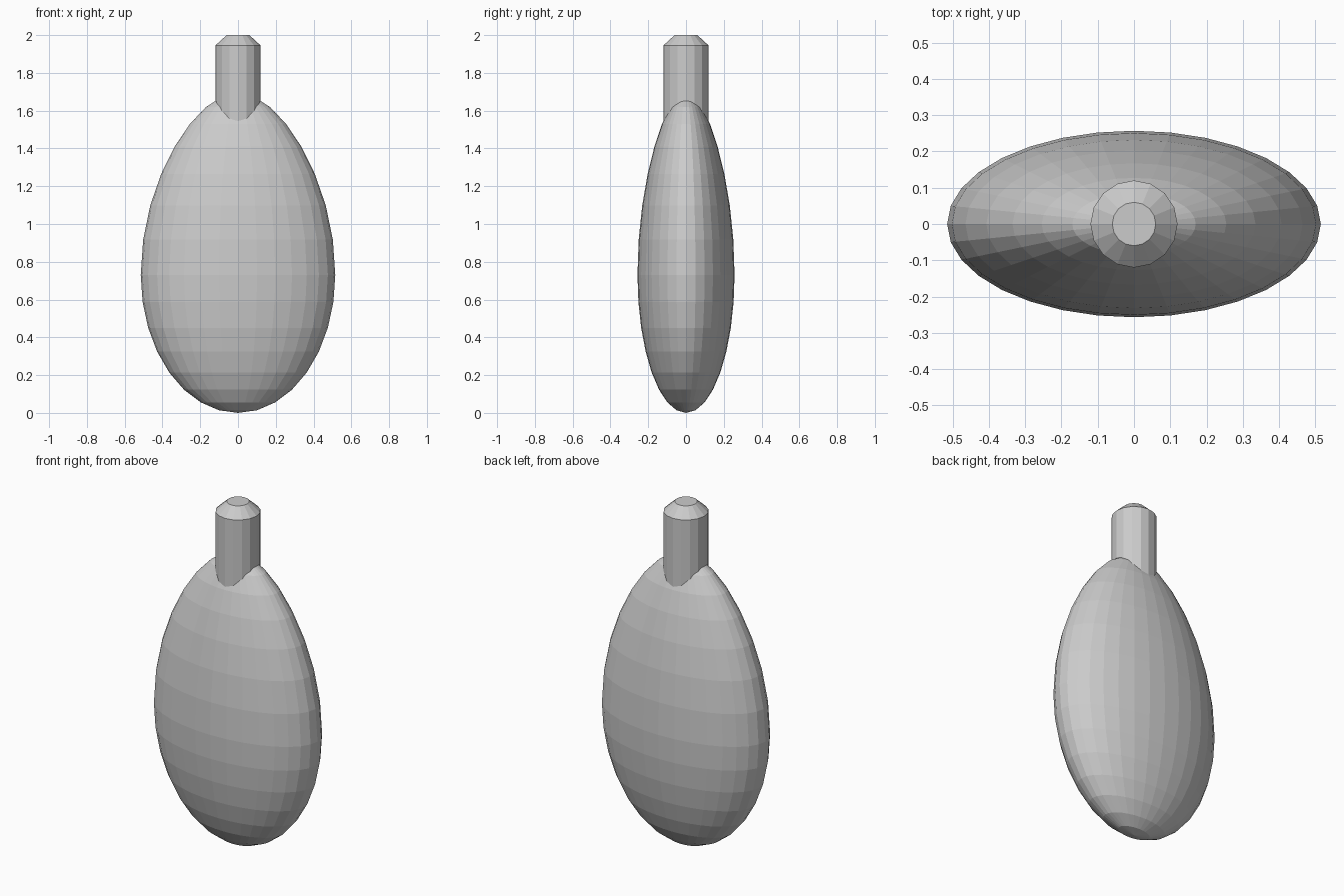
import bpy
import bmesh
from math import sqrt
from mathutils import Matrix

HALF_WIDTH, HALF_DEPTH = 0.515, 0.257
BELLY_Z, BODY_TOP = 0.73, 1.692
STEM_RADIUS, STEM_BOTTOM, SHOULDER_Z, STEM_TOP = 0.12, 1.4, 1.945, 2.0

if "Cube" in bpy.data.objects:
    bpy.data.objects.remove(bpy.data.objects["Cube"])

grey = bpy.data.materials.new("plain grey")
grey.use_nodes = True
colour = (0.6, 0.6, 0.6, 1)
grey.diffuse_color = colour
grey.node_tree.nodes["Principled BSDF"].inputs["Base Color"].default_value = colour


def add_object(name, bm):
    bmesh.ops.recalc_face_normals(bm, faces=bm.faces)
    mesh = bpy.data.meshes.new(name)
    bm.to_mesh(mesh)
    bm.free()
    mesh.materials.append(grey)
    obj = bpy.data.objects.new(name, mesh)
    bpy.context.collection.objects.link(obj)


# Flattened egg body, stretched and tapered above its widest ring
bm = bmesh.new()
bmesh.ops.create_uvsphere(bm, u_segments=32, v_segments=16, radius=1)
for v in bm.verts:
    height = v.co.z
    taper = 1 - 0.16 * max(height, 0) ** 2
    v.co.x *= HALF_WIDTH * taper
    v.co.y *= HALF_DEPTH * taper
    v.co.z = BELLY_Z + height * (BODY_TOP - BELLY_Z if height > 0 else BELLY_Z)
add_object("egg_body", bm)

# Round stem with a chamfered top
bm = bmesh.new()
length = SHOULDER_Z - STEM_BOTTOM
bmesh.ops.create_cone(bm, cap_ends=True, segments=16, radius1=STEM_RADIUS,
                      radius2=STEM_RADIUS, depth=length,
                      matrix=Matrix.Translation((0, 0, STEM_BOTTOM + length / 2)))
bm.faces.ensure_lookup_table()
top = max(bm.faces, key=lambda f: f.calc_center_median().z)
bmesh.ops.inset_region(bm, faces=[top], thickness=STEM_RADIUS / 2)
for v in top.verts:
    v.co.z = STEM_TOP
add_object("stem", bm)
